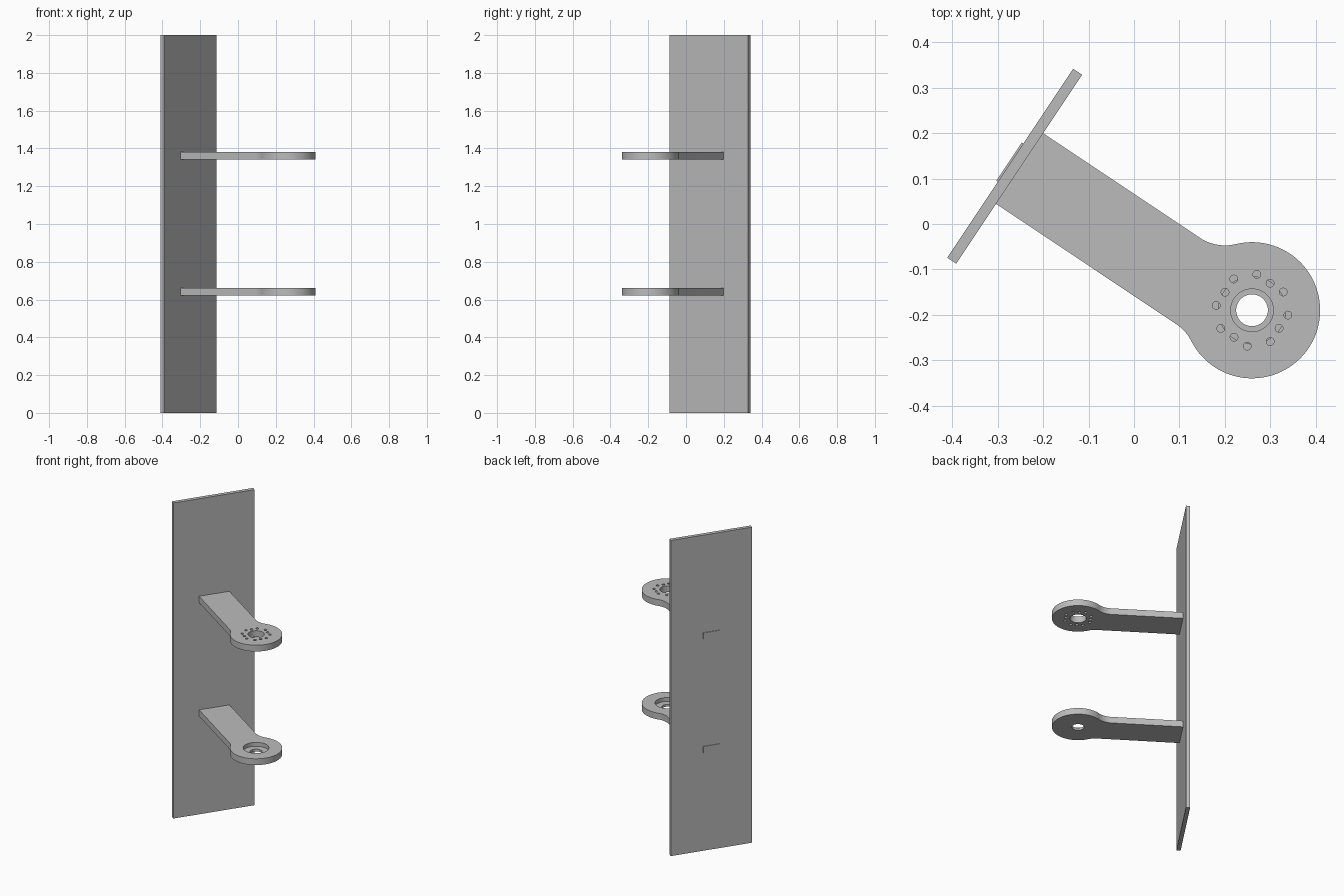
import bpy, bmesh, math
from mathutils import Matrix, Vector

cube = bpy.data.objects.get("Cube")
if cube:
    bpy.data.objects.remove(cube)

grey = bpy.data.materials.new("plain grey")
grey.use_nodes = True
grey.diffuse_color = (0.5, 0.5, 0.5, 1)
grey.node_tree.nodes["Principled BSDF"].inputs["Base Color"].default_value = (0.5, 0.5, 0.5, 1)

# Local frame: origin on the hub axis, u along the arm, v across it
FRAME = Matrix.Translation((0.26, -0.19, 0)) @ Matrix.Rotation(math.radians(-33.7), 4, "Z")
THICK = 0.04
HUB = 0.15
FILLET = 0.1
ARM_LOW, ARM_HIGH, ARM_END = -0.118, 0.069, -0.605


def finish(name, bm):
    bmesh.ops.recalc_face_normals(bm, faces=bm.faces)
    mesh = bpy.data.meshes.new(name)
    bm.to_mesh(mesh)
    bm.free()
    mesh.materials.append(grey)
    obj = bpy.data.objects.new(name, mesh)
    obj.matrix_world = FRAME
    bpy.context.collection.objects.link(obj)
    return obj


def box(name, u, v, z):
    bm = bmesh.new()
    size = [b - a for a, b in (u, v, z)]
    mid = [(a + b) / 2 for a, b in (u, v, z)]
    bmesh.ops.create_cube(bm, size=1, matrix=Matrix.Translation(mid) @ Matrix.Diagonal((*size, 1)))
    return finish(name, bm)


def arc(cx, cy, r, start, end, steps):
    return [(cx + r * math.cos(start + (end - start) * i / steps),
             cy + r * math.sin(start + (end - start) * i / steps)) for i in range(steps + 1)]


def fillet_centre(edge, side):
    v = edge + side * FILLET
    return -math.sqrt((HUB + FILLET) ** 2 - v * v), v


def arm_outline():
    # Straight arm, blended by two fillets into the round hub
    (lu, lv), (hu, hv) = fillet_centre(ARM_LOW, -1), fillet_centre(ARM_HIGH, 1)
    low, high = math.atan2(lv, lu), math.atan2(hv, hu)
    quarter = math.pi / 2
    pts = [(ARM_END, ARM_HIGH), (ARM_END, ARM_LOW)]
    pts += arc(lu, lv, FILLET, quarter, low + math.pi, 10)
    pts += arc(0, 0, HUB, low, high, 64)[1:]
    pts += arc(hu, hv, FILLET, high - math.pi, -quarter, 10)[1:]
    return pts


def drill(obj, holes):
    # Each hole is (u, v, radius, bottom, top)
    bm = bmesh.new()
    for u, v, r, z0, z1 in holes:
        bmesh.ops.create_cone(bm, cap_ends=True, segments=48 if r > 0.02 else 20,
                              radius1=r, radius2=r, depth=z1 - z0,
                              matrix=Matrix.Translation((u, v, (z0 + z1) / 2)))
    cutter = finish("hole_cutter", bm)
    cutter.hide_render = True
    mod = obj.modifiers.new("holes", "BOOLEAN")
    mod.object = cutter
    mod.solver = "EXACT"
    mod.use_self = True
    bpy.context.view_layer.objects.active = obj
    bpy.ops.object.modifier_apply(modifier=mod.name)
    bpy.data.objects.remove(cutter)


def arm(name, z, holes):
    bm = bmesh.new()
    face = bm.faces.new([bm.verts.new((u, v, z)) for u, v in arm_outline()])
    out = bmesh.ops.extrude_face_region(bm, geom=[face])
    top = [g for g in out["geom"] if isinstance(g, bmesh.types.BMVert)]
    bmesh.ops.translate(bm, verts=top, vec=(0, 0, THICK))
    obj = finish(name, bm)
    drill(obj, holes)
    bpy.ops.object.select_all(action="DESELECT")
    obj.select_set(True)
    bpy.context.view_layer.objects.active = obj
    bpy.ops.object.shade_smooth_by_angle(angle=math.radians(30))


# Tall wall plate
box("wall_plate", (-0.623, -0.599), (-0.276, 0.224), (0, 2))

# Lower arm: counterbored seat with a smaller through hole
low_z, high_z = 0.622, 1.342
arm("lower_arm", low_z, [(0, 0, 0.035, low_z - 0.02, low_z + 0.03),
                         (0, 0, 0.074, low_z + 0.015, low_z + 0.06)])

# Upper arm: bore with three small holes along each side of a square
holes = [(0, 0, 0.047, high_z - 0.02, high_z + 0.06)]
for side in range(4):
    for k in (-1, 0, 1):
        p = Matrix.Rotation(side * math.pi / 2, 3, "Z") @ Vector((0.0716, 0.035 * k, 0))
        holes.append((p.x, p.y, 0.0085, high_z - 0.02, high_z + 0.06))
arm("upper_arm", high_z, holes)

# Arm tenons showing through the back of the plate
for name, z in (("lower_tenon", low_z), ("upper_tenon", high_z)):
    box(name, (-0.627, -0.605), (-0.075, 0.026), (z, z + THICK))
